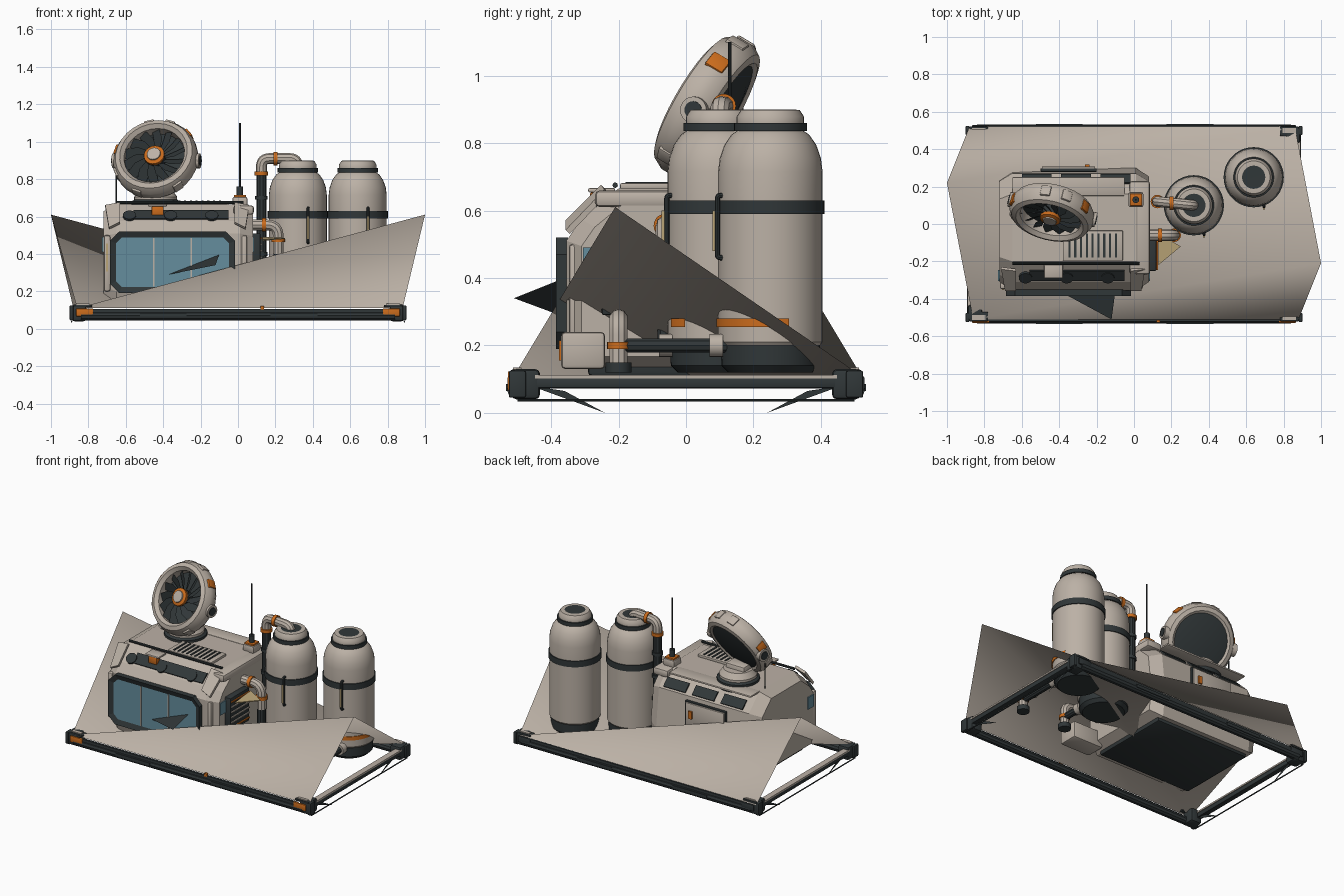
import bpy, bmesh, math
from mathutils import Vector, Matrix

if "Cube" in bpy.data.objects:
    bpy.data.objects.remove(bpy.data.objects["Cube"])


def material(name, rgb):
    m = bpy.data.materials.new(name)
    m.use_nodes = True
    m.diffuse_color = (*rgb, 1)
    m.node_tree.nodes["Principled BSDF"].inputs["Base Color"].default_value = (*rgb, 1)
    return m


MATS = {"B": material("warm beige", (.5, .44, .38)),
        "D": material("dark slate", (.03, .038, .04)),
        "G": material("blue glass", (.13, .27, .34)),
        "O": material("orange", (.6, .15, .012)),
        "T": material("tan", (.5, .38, .19))}
KEYS = "BDGOT"


def finish(name, bm, mat=None, smooth=True, angle=.6, fix=True):
    """Turn a bmesh into an object; one letter colours the whole part."""
    bmesh.ops.remove_doubles(bm, verts=bm.verts, dist=1e-5)
    if fix:
        bmesh.ops.recalc_face_normals(bm, faces=bm.faces)
    if mat:
        for f in bm.faces:
            f.material_index = KEYS.index(mat)
    me = bpy.data.meshes.new(name)
    bm.to_mesh(me)
    bm.free()
    for k in KEYS:
        me.materials.append(MATS[k])
    if smooth:
        me.shade_smooth()
        me.set_sharp_from_angle(angle=angle)
    ob = bpy.data.objects.new(name, me)
    bpy.context.collection.objects.link(ob)


def box(name, loc, size, mat, bevel=0, matrix=None):
    bm = bmesh.new()
    bmesh.ops.create_cube(bm, size=1)
    bmesh.ops.scale(bm, vec=size, verts=bm.verts)
    if bevel:
        bmesh.ops.bevel(bm, geom=bm.edges[:], offset=bevel, segments=2, affect='EDGES', profile=.5)
    bmesh.ops.translate(bm, vec=loc, verts=bm.verts)
    if matrix:
        bm.transform(matrix)
    finish(name, bm, mat)


def lathe(name, prof, mats, matrix, seg=32, a0=0, a1=360):
    """Revolve (radius, height) points; one colour letter per profile step."""
    bm = bmesh.new()
    rings = []
    for i in range(seg + 1):
        a = math.radians(a0 + (a1 - a0) * i / seg)
        rings.append([bm.verts.new((r * math.cos(a), r * math.sin(a), z)) for r, z in prof])
    for p, q in zip(rings, rings[1:]):
        for j in range(len(prof) - 1):
            f = bm.faces.new((p[j], q[j], q[j + 1], p[j + 1]))
            f.material_index = KEYS.index(mats[j % len(mats)])
    bm.transform(matrix)
    finish(name, bm)


def frame_at(loc, axis):
    return Matrix.Translation(loc) @ Vector(axis).to_track_quat('Z', 'Y').to_matrix().to_4x4()


def disc(name, loc, axis, r, w, mat, seg=20):
    lathe(name, [(0, -w/2), (r, -w/2), (r, w/2), (0, w/2)], mat, frame_at(loc, axis), seg)


def tube(name, pts, r, mat, bend=.06):
    """Pipe through points with rounded elbows."""
    pts = [Vector(p) for p in pts]
    path = [pts[0]]
    for a, b, c in zip(pts, pts[1:], pts[2:]):
        s, e = b + (a - b).normalized() * bend, b + (c - b).normalized() * bend
        for i in range(7):
            t = i / 6
            path.append(s * (1-t)**2 + b * 2*t*(1-t) + e * t*t)
    path.append(pts[-1])
    cu = bpy.data.curves.new(name, 'CURVE')
    cu.dimensions, cu.bevel_depth, cu.bevel_resolution, cu.use_fill_caps = '3D', r, 3, True
    sp = cu.splines.new('POLY')
    sp.points.add(len(path) - 1)
    for p, v in zip(sp.points, path):
        p.co = (*v, 1)
    tmp = bpy.data.objects.new(name, cu)
    bm = bmesh.new()
    bpy.context.collection.objects.link(tmp)
    bm.from_mesh(tmp.to_mesh())
    bpy.data.objects.remove(tmp)
    finish(name, bm, mat)


def slab(name, pts, vec, mat):
    """Flat polygon, thickened along vec when one is given."""
    bm = bmesh.new()
    f = bm.faces.new([bm.verts.new(p) for p in pts])
    if vec:
        new = bmesh.ops.extrude_face_region(bm, geom=[f])["geom"]
        bmesh.ops.translate(bm, vec=vec, verts=[v for v in new if isinstance(v, bmesh.types.BMVert)])
    finish(name, bm, mat, False)


# Folded ground sheet: two raised flaps and a floor creased along its diagonal
bm = bmesh.new()
FL, FR, tip_r, BR, BL, tip_l = [bm.verts.new(p) for p in (
    (-.86, -.51, .11), (.88, -.51, .11), (1, -.21, .61),
    (.86, .52, .11), (-.88, .52, .11), (-1, .22, .61))]
for tri in ((FL, FR, tip_r), (BR, BL, tip_l), (FL, BR, tip_l), (FL, tip_r, BR)):
    bm.faces.new(tri)
finish("ground_sheet", bm, "B", angle=math.pi, fix=False)

# Base frame
for sy in (-1, 1):
    tube("long_rail", [(-.84, sy*.505, .07), (.84, sy*.505, .07)], .026, "D")
    box("rail_strip", (0, sy*.515, .095), (1.6, .015, .022), "D")
    for x in (-.4, .3):
        box("rail_clip", (x, sy*.53, .075), (.25, .008, .02), "D")
    for sx in (-1, 1):
        box("corner_block", (sx*.85, sy*.475, .085), (.08, .085, .09), "D", .015)
        box("corner_plate", (sx*.82, sy*.523, .087), (.09, .012, .042), "O" if sy < 0 else "D", .004)
        box("corner_cap", (sx*.83, sy*.495, .122), (.1, .05, .012), "D", .004)
        box("corner_cap_strip", (sx*.83, sy*.5, .13), (.07, .025, .008), "B")
        box("corner_flange", (sx*.89, sy*.5, .085), (.02, .05, .08), "D", .005)
        slab("foot_fin", [(sx*.86, sy*.46, .08), (sx*.86, sy*.36, .065), (sx*.86, sy*.24, 0)], None, "D")
box("rail_marker", (.13, -.52, .112), (.02, .015, .02), "O")
for sx in (-1, 1):
    box("side_rail", (sx*.87, 0, .088), (.035, .9, .03), "D", .006)
    box("side_rail_strip", (sx*.87, 0, .107), (.04, .9, .01), "B")
    tube("side_cable", [(sx*.89, -.5, .037), (sx*.89, .5, .037)], .004, "D")

# Cabin body: one side profile lofted with narrowed ends
profile = [(-.33, .13), (-.355, .2), (-.355, .51), (-.31, .575), (-.2, .665),
           (.16, .665), (.27, .56), (.3, .3), (.28, .13)]
bm = bmesh.new()
loops = [[bm.verts.new((x, -.03 + (y + .03) * s, .4 + (z - .4) * s)) for y, z in profile]
         for x, s in ((-.72, .86), (-.65, 1), (.01, 1), (.08, .86))]
for p, q in zip(loops, loops[1:]):
    for j in range(len(profile)):
        k = (j + 1) % len(profile)
        bm.faces.new((p[j], p[k], q[k], q[j]))
bm.faces.new(loops[0])
bm.faces.new(loops[-1])
finish("cabin_body", bm, "B", False)
box("cabin_base", (-.32, -.02, .15), (.68, .54, .08), "D", .01)


def slope_panel(name, x0, x1, a, b, mat, t=.009):
    n = Vector((0, a[1] - b[1], b[0] - a[0])).normalized() * t
    slab(name, [(x0, *a), (x1, *a), (x1, *b), (x0, *b)], n, mat)


slope_panel("front_brow_panel", -.56, -.05, (-.3, .583), (-.245, .628), "D")
for x in (-.58, -.36, -.14):
    disc("brow_lamp", (x, -.283, .6), (0, -.65, .76), .035, .025, "D")
for x0 in (-.6, -.39, -.18):
    slope_panel("rear_brow_panel", x0, x0 + .16, (.215, .613), (.262, .568), "D")
box("brow_marker", (-.43, -.265, .63), (.065, .04, .048), "O", .006)
box("brow_marker_hood", (-.43, -.25, .66), (.1, .08, .012), "B", .004)

# Right shoulder cowl and sloping front cheeks
box("right_cowl", (.03, -.02, .635), (.11, .5, .05), "B", .015)
for s, x in ((1, -.02), (-1, -.63)):
    slab("front_cheek", [(x, -.24, .665), (x + s*.08, -.23, .65), (x + s*.06, -.345, .53), (x, -.345, .56)],
         (0, -.012, .012), "B")

# Framed windscreen with recessed glass
w, h, c = .335, .165, .05
rim = [(w, h-c), (w-c, h), (c-w, h), (-w, h-c), (-w, c-h), (c-w, -h), (w-c, -h), (w, c-h)]
bm = bmesh.new()
face = bm.faces.new([bm.verts.new((x - .35, -.35, z + .355)) for x, z in rim])
ex = bmesh.ops.extrude_face_region(bm, geom=[face])["geom"]
front = [g for g in ex if isinstance(g, bmesh.types.BMFace)][0]
bmesh.ops.translate(bm, vec=(0, -.035, 0), verts=front.verts)
bm.normal_update()
for f in bm.faces:
    f.material_index = KEYS.index("D")
bmesh.ops.inset_region(bm, faces=[front], thickness=.035)
bmesh.ops.translate(bm, vec=(0, .012, 0), verts=front.verts)
front.material_index = KEYS.index("G")
finish("windscreen", bm, None, False)
for x in (-.45, -.25):
    box("windscreen_divider", (x, -.376, .355), (.007, .006, .26), "B")
slab("windscreen_shard", [(-.37, -.375, .29), (-.1, -.36, .4), (-.12, -.51, .34)], None, "D")
for x in (-.722, .082):
    box("side_window", (x, -.275, .45), (.008, .06, .08), "G")
for x in (-.7, .03):
    box("cabin_corner_guard", (x, -.33, .35), (.035, .035, .3), "B", .01)
box("corner_guard_strip", (-.7, -.35, .38), (.012, .008, .15), "T")

# Roof fittings and rear hatch
box("roof_vent", (-.22, -.115, .672), (.32, .16, .018), "B", .004)
for i in range(9):
    box("vent_slot", (-.345 + i*.031, -.115, .682), (.011, .13, .006), "D")
tube("roof_rail", [(-.65, -.21, .675), (.03, -.21, .675)], .008, "D")
box("rear_roof_lip", (-.35, .2, .662), (.6, .1, .012), "B", .004)
box("hatch_rim", (-.35, .288, .45), (.3, .02, .18), "D", .005)
box("hatch_door", (-.35, .295, .45), (.285, .025, .165), "B", .005)
box("hatch_handle", (-.25, .31, .46), (.025, .015, .05), "O")
box("side_vent", (.09, -.15, .4), (.06, .2, .22), "D", .006)
for i in range(6):
    box("side_vent_slat", (.123, -.15, .315 + i*.034), (.01, .19, .008), "B" if i % 5 else "O")
slab("loose_plate", [(.13, -.22, .47), (.25, -.12, .48), (.13, -.05, .485)], (0, 0, .006), "T")
box("antenna_box", (.01, .13, .68), (.08, .08, .05), "B", .01)
box("antenna_plate", (.01, .13, .709), (.065, .065, .012), "O", .003)
disc("antenna_socket", (.01, .13, .735), (0, 0, 1), .018, .05, "D")
tube("antenna", [(.01, .13, .74), (.01, .13, 1.1)], .005, "D")
tube("whip_antenna", [(-.65, .1, .62), (-.65, .1, .83)], .004, "D")

# Tilted fan on a turret
turret = [(0, .63), (.13, .63), (.13, .68), (.115, .69), (.115, .705), (.09, .74), (0, .74)]
lathe("fan_turret", turret, "DDDBBB", Matrix.Translation((-.44, .08, 0)))
fan = frame_at((-.44, .06, .908), (-.2, -.84, .5))
ring = [(.165, .04), (.185, .06), (.21, .05), (.228, .015), (.228, -.025),
        (.21, -.055), (.185, -.062), (.165, -.05), (.165, .04)]
lathe("fan_ring", ring, "B", fan, 28)
lathe("fan_back", [(0, -.065), (.12, -.063), (.18, -.052), (.18, -.02), (0, -.02)], "D", fan, 28)
hub = [(.052, -.02), (.052, .045), (.038, .05), (.036, .058), (0, .06)]
lathe("fan_hub", hub, "DOBB", fan, 20)
lathe("fan_hub_ring", [(.053, .025), (.056, .03), (.056, .045), (.036, .052)], "O", fan, 20)
for i in range(14):
    turn = fan @ Matrix.Rotation(math.tau * i / 14, 4, 'Z')
    blade = [(.045, -.014, .03), (.11, -.005, .035), (.17, .035, .03),
             (.17, .085, 0), (.11, .05, 0), (.045, .016, 0)]
    slab("fan_blade", [turn @ Vector(p) for p in blade], None, "D")
for deg, mat in ((42, "O"), (168, "O"), (75, "B"), (105, "B"), (205, "B"), (250, "B"), (310, "B")):
    turn = fan @ Matrix.Rotation(math.radians(deg), 4, 'Z')
    box("ring_clamp", (.216, 0, 0), (.03, .055, .06), mat, .006, turn)
for s in (-1, 1):
    side = fan.to_3x3() @ Vector((1, 0, 0))
    disc("fan_pivot", fan @ Vector((s*.224, 0, -.02)), side, .04, .03, "B")
    disc("fan_pivot_cap", fan @ Vector((s*.233, 0, -.02)), side, .026, .02, "D")
box("fan_bracket", (-.44, .07, .73), (.14, .1, .08), "B", .015)
box("fan_bracket_mark", (-.44, .015, .722), (.06, .012, .015), "O")

# Storage tanks, each with belt, marker, grab bar and outlet pipe
tank = [(0, .12), (.125, .12), (.145, .14), (.147, .2), (.155, .21), (.155, .59), (.161, .59),
        (.161, .63), (.155, .63), (.155, .715), (.15, .755), (.136, .795), (.115, .825), (.1, .835),
        (.108, .835), (.108, .86), (.1, .86), (.1, .878), (.087, .898), (.062, .9), (0, .893)]
for x, y, reach, a0, a1 in ((.32, .1, .3, -65, -40), (.64, .25, .45, -100, 20)):
    lathe("tank", tank, "DDDBBDDDBBBBBDDDBBBD", Matrix.Translation((x, y, 0)), 36)
    band = [(.155, .255), (.16, .255), (.16, .28), (.155, .28)]
    lathe("tank_marker_band", band, "O", Matrix.Translation((x, y, 0)), 14, a0, a1)
    tube("grab_bar", [(x+.055, y-.135, .46), (x+.055, y-.157, .46), (x+.055, y-.157, .645),
                      (x+.055, y-.135, .645)], .008, "D", .01)
    box("grab_bar_plate", (x + .055, y - .168, .54), (.01, .008, .12), "T")
    px, py = x + .05, y - reach
    tube("outlet_pipe", [(px, y-.12, .2), (px, py, .2)], .022, "D")
    disc("outlet_flange", (px, y-.16, .2), (0, 1, 0), .034, .04, "B")
    tube("outlet_riser", [(px, py, .13), (px, py, .28), (px-.1, py, .28)], .028, "B", .05)
    disc("outlet_ring", (px, py, .2), (0, 0, 1), .034, .02, "O")
    disc("outlet_foot", (px, py, .135), (0, 0, 1), .038, .03, "D")

# Pump box and cabin-to-tank pipework
box("pump_box", (.15, -.305, .185), (.22, .13, .11), "B", .012)
box("pump_plate", (.15, -.372, .185), (.1, .008, .06), "O")
tube("tall_pipe_lower", [(.125, .12, .25), (.125, .12, .83)], .027, "D")
tube("tall_pipe_elbow", [(.125, .12, .82), (.125, .12, .91), (.32, .1, .91), (.32, .1, .86)], .029, "B", .045)
tube("short_pipe", [(.06, -.06, .555), (.215, -.06, .555), (.215, -.06, .4)], .03, "B", .06)
tube("short_pipe_lower", [(.215, -.06, .42), (.215, -.06, .2)], .026, "D")
for loc, axis in (((.125, .12, .83), (0, 0, 1)), ((.2, .112, .91), (1, 0, 0)),
                  ((.14, -.06, .555), (1, 0, 0)), ((.215, -.06, .475), (0, 0, 1))):
    disc("pipe_ring", loc, axis, .036, .022, "O")
for z in (.4, .55, .7):
    disc("pipe_collar", (.125, .12, z), (0, 0, 1), .033, .02, "D")
